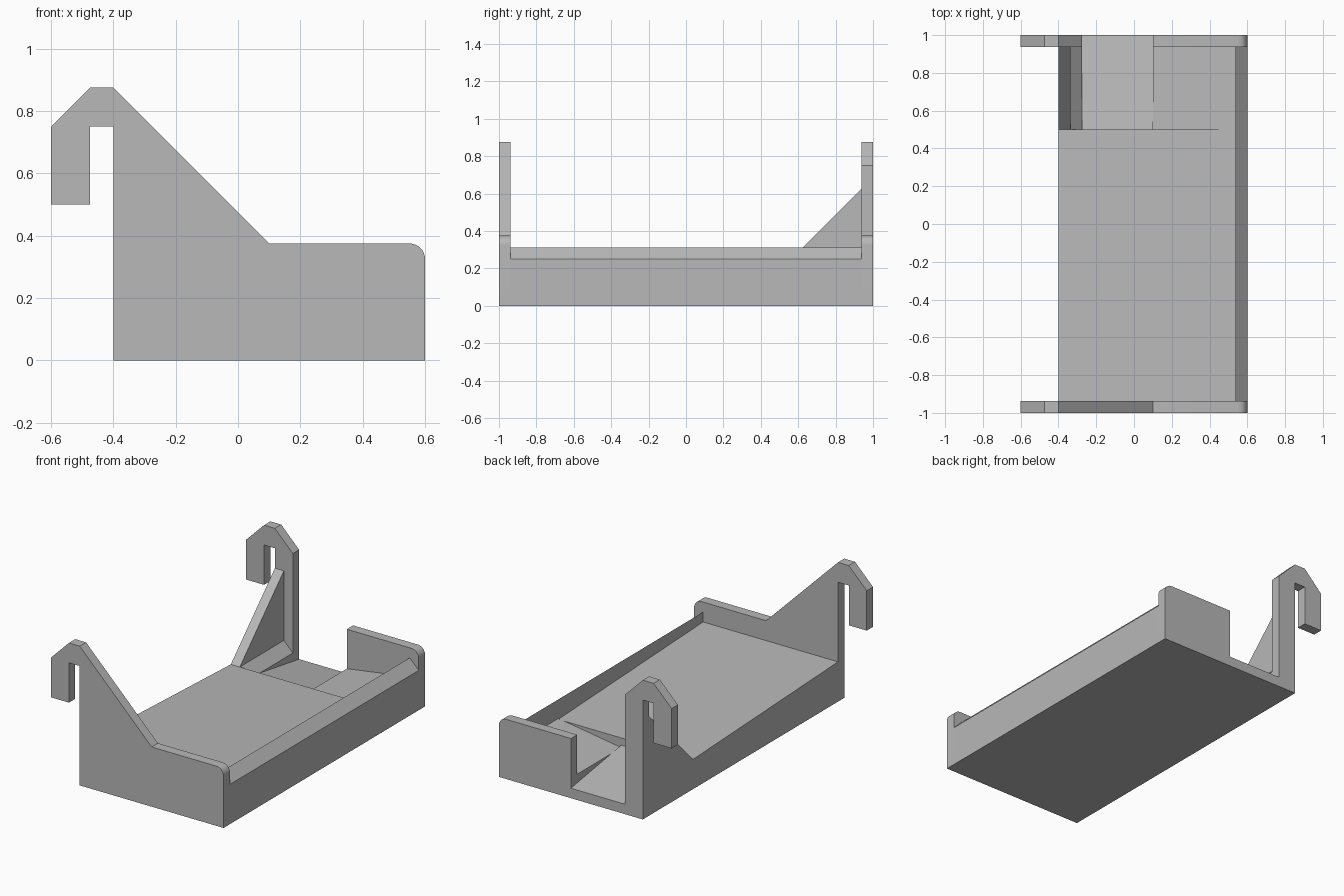
import bpy
import bmesh
from math import sin, cos, pi, radians

cube = bpy.data.objects.get("Cube")
if cube:
    bpy.data.objects.remove(cube, do_unlink=True)

grey = bpy.data.materials.new("plain_grey")
grey.use_nodes = True
colour = (0.48, 0.48, 0.48, 1)
grey.diffuse_color = colour
grey.node_tree.nodes["Principled BSDF"].inputs["Base Color"].default_value = colour

BACK, FRONT = 1.0, -1.0
WALL = 0.0625                      # wall thickness
INNER = BACK - WALL                # inner face of the end walls
LEFT, RIGHT = 0.6, -0.4            # tray sides
LIP = LEFT - WALL                  # inner face of the lip
STEP = 0.5                         # where the main floor ends
SLOT_A, SLOT_B = -0.275, 0.1       # drain slot in the back wall


def prism(name, profile, axis, start, end):
    """Extrude a profile: (x, z) points along y, or (y, z) points along x."""
    def place(p, d):
        return (p[0], d, p[1]) if axis == "y" else (d, p[0], p[1])
    bm = bmesh.new()
    face = bm.faces.new([bm.verts.new(place(p, start)) for p in profile])
    moved = bmesh.ops.extrude_face_region(bm, geom=[face])["geom"]
    shift = (0, end - start, 0) if axis == "y" else (end - start, 0, 0)
    bmesh.ops.translate(bm, vec=shift,
                        verts=[v for v in moved if isinstance(v, bmesh.types.BMVert)])
    bmesh.ops.recalc_face_normals(bm, faces=bm.faces[:])
    mesh = bpy.data.meshes.new(name)
    bm.to_mesh(mesh)
    bm.free()
    mesh.materials.append(grey)
    obj = bpy.data.objects.new(name, mesh)
    bpy.context.collection.objects.link(obj)
    bpy.ops.object.select_all(action="DESELECT")
    obj.select_set(True)
    bpy.context.view_layer.objects.active = obj
    bpy.ops.object.shade_smooth_by_angle(angle=radians(30))
    return obj


# Outline pieces shared by the two end walls
hook = [(RIGHT, 0), (RIGHT, 0.75), (-0.475, 0.75), (-0.475, 0.5), (-0.6, 0.5),
        (-0.6, 0.75), (-0.475, 0.875), (RIGHT, 0.875)]
r = 0.05
corner = [(LEFT - r + r * sin(i * pi / 16), 0.375 - r + r * cos(i * pi / 16))
          for i in range(9)]
wall_end = [(SLOT_B, 0.375)] + corner + [(LEFT, 0)]

# End walls and hooks
prism("front_wall_with_hook", hook + wall_end, "y", FRONT, -INNER)
prism("back_hook_post", hook + [(SLOT_A, 0.75), (SLOT_A, 0)], "y", INNER, BACK)
prism("back_wall", [(SLOT_B, 0)] + wall_end, "y", INNER, BACK)

# Sloping main floor and chamfered lip
prism("main_floor", [(-INNER, 0), (-INNER, 0.25), (STEP, 0.1875), (STEP, 0)],
      "x", RIGHT, LIP)
prism("side_lip", [(LIP, 0), (LIP, 0.3125), (LEFT, 0.25), (LEFT, 0)],
      "y", -INNER, INNER)

# Lower drain floor and the ramp beside it
prism("drain_floor", [(STEP, 0), (STEP, 0.142), (BACK, 0.0625), (BACK, 0)],
      "x", SLOT_A, SLOT_B)
prism("drain_ramp", [(SLOT_B, 0), (SLOT_B, 0.127), (LIP, 0.193), (LIP, 0)],
      "y", STEP, INNER)

# Post support: chamfered foot with a triangular gusset on top
prism("gusset_foot", [(RIGHT, 0), (RIGHT, 0.1875), (RIGHT + WALL, 0.1875),
                      (SLOT_A, 0.125), (SLOT_A, 0)], "y", STEP, INNER)
prism("gusset", [(STEP, 0.1875), (INNER, 0.1875), (INNER, 0.625)],
      "x", RIGHT, RIGHT + WALL)
